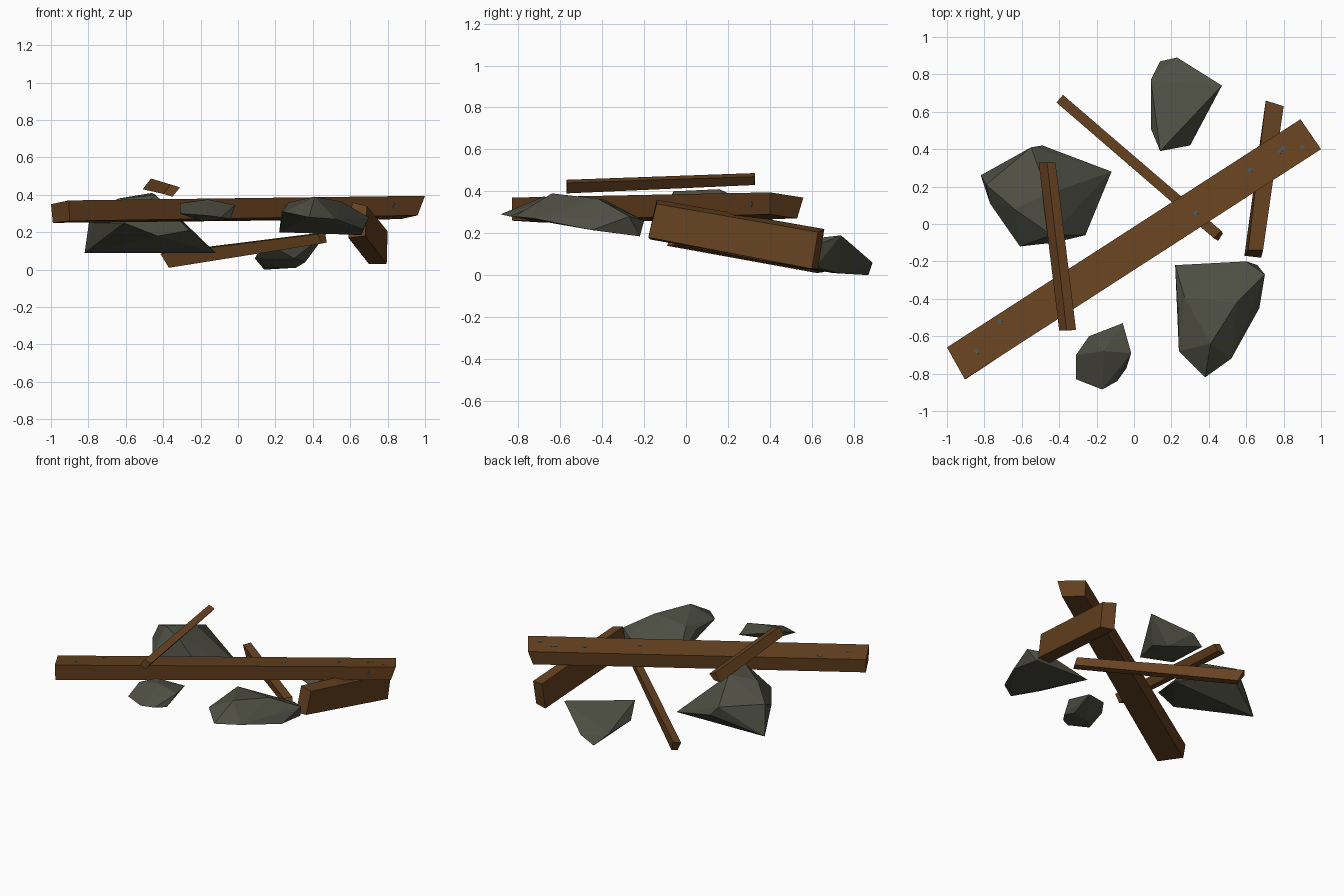
import bpy, bmesh
from mathutils import Vector

if "Cube" in bpy.data.objects:
    bpy.data.objects.remove(bpy.data.objects["Cube"])


def material(name, rgb):
    m = bpy.data.materials.new(name)
    m.diffuse_color = (*rgb, 1)
    m.use_nodes = True
    m.node_tree.nodes["Principled BSDF"].inputs["Base Color"].default_value = m.diffuse_color
    return m


WOOD = material("brown wood", (0.137, 0.055, 0.015))
STONE = material("grey stone", (0.076, 0.077, 0.056))
METAL = material("dull nail metal", (0.07, 0.095, 0.10))


def finish(name, bm, mat):
    bmesh.ops.recalc_face_normals(bm, faces=bm.faces)
    mesh = bpy.data.meshes.new(name)
    bm.to_mesh(mesh)
    bm.free()
    mesh.materials.append(mat)
    ob = bpy.data.objects.new(name, mesh)
    bpy.context.collection.objects.link(ob)
    return ob


def plank(name, end_a, end_b):
    """Beam joining two four-cornered ends listed in the same order."""
    bm = bmesh.new()
    a = [bm.verts.new(p) for p in end_a]
    b = [bm.verts.new(p) for p in end_b]
    bm.faces.new(a)
    bm.faces.new(b[::-1])
    for i in range(4):
        j = (i + 1) % 4
        bm.faces.new((a[i], b[i], b[j], a[j]))
    return finish(name, bm, WOOD)


def rock(name, points):
    """Faceted stone: convex hull of a few corner points."""
    bm = bmesh.new()
    for p in points:
        bm.verts.new(p)
    bmesh.ops.convex_hull(bm, input=bm.verts)
    loose = [v for v in bm.verts if not v.link_faces]
    bmesh.ops.delete(bm, geom=loose, context='VERTS')
    return finish(name, bm, STONE)


# Long main beam
main = plank("long_beam",
             [(-1.0, -.66, .35), (-.905, -.83, .37), (-.90, -.83, .26), (-.99, -.67, .25)],
             [(.89, .56, .37), (1.0, .40, .395), (.96, .40, .29), (.87, .53, .27)])

# Thick tilted block under the right end
plank("thick_plank",
      [(.61, -.14, .36), (.69, -.14, .34), (.68, -.18, .18), (.59, -.17, .17)],
      [(.705, .66, .22), (.80, .63, .205), (.795, .60, .03), (.70, .63, .03)])

# Thin slat sloping under the beam
plank("lower_slat",
      [(-.38, .69, .095), (-.415, .65, .085), (-.37, .625, .01), (-.345, .66, .015)],
      [(.465, -.035, .20), (.425, -.075, .19), (.45, -.09, .14), (.475, -.05, .145)])

# Rolled slat lying on top
plank("upper_slat",
      [(-.465, .33, .487), (-.42, .33, .47), (-.455, .325, .43), (-.51, .33, .43)],
      [(-.36, -.57, .455), (-.31, -.565, .44), (-.35, -.57, .39), (-.40, -.57, .405)])

# Stones
rock("left_rock", [
    (-.82, .26, .09), (-.12, .28, .09), (-.55, .41, .29), (-.49, .42, .22),
    (-.26, -.06, .21), (-.43, -.10, .18), (-.61, -.12, .25), (-.77, .11, .25),
    (-.79, .21, .30), (-.46, .16, .41), (-.44, -.06, .40), (-.64, .08, .38)])
rock("back_rock", [
    (.09, .77, .06), (.14, .87, 0), (.23, .89, .06), (.47, .74, .19),
    (.30, .42, .06), (.14, .39, .15), (.09, .51, .06), (.31, .72, .01),
    (.36, .62, .04), (.15, .70, .01)])
rock("small_front_rock", [
    (-.06, -.53, .33), (-.015, -.69, .345), (-.04, -.77, .27), (-.09, -.84, .28),
    (-.17, -.885, .29), (-.31, -.83, .30), (-.31, -.70, .355), (-.24, -.60, .365),
    (-.16, -.68, .375), (-.19, -.72, .26), (-.07, -.70, .265)])
rock("right_front_rock", [
    (.22, -.22, .20), (.60, -.20, .26), (.70, -.27, .28), (.67, -.45, .215),
    (.52, -.72, .27), (.38, -.82, .28), (.24, -.68, .31), (.235, -.45, .32),
    (.27, -.39, .36), (.41, -.64, .39), (.55, -.42, .365), (.66, -.22, .185)])

# Nail heads nearly flush with the beam top, plus one on its front side
bpy.context.view_layer.update()
nails = [((x, y, 1), (0, 0, -1)) for x, y in
         [(-.84, -.68), (-.72, -.52), (.33, .06), (.62, .29), (.78, .39), (.80, .405), (.90, .41)]]
nails.append(((.84, -1, .34), (0, 1, 0)))
for i, (origin, direction) in enumerate(nails):
    hit, loc, normal, _ = main.ray_cast(Vector(origin), Vector(direction))
    if not hit:
        continue
    bm = bmesh.new()
    bmesh.ops.create_cone(bm, cap_ends=True, segments=6, radius1=.014, radius2=.014, depth=.004)
    ob = finish(f"nail_head_{i + 1}", bm, METAL)
    ob.rotation_euler = normal.to_track_quat('Z', 'Y').to_euler()
    ob.location = loc
